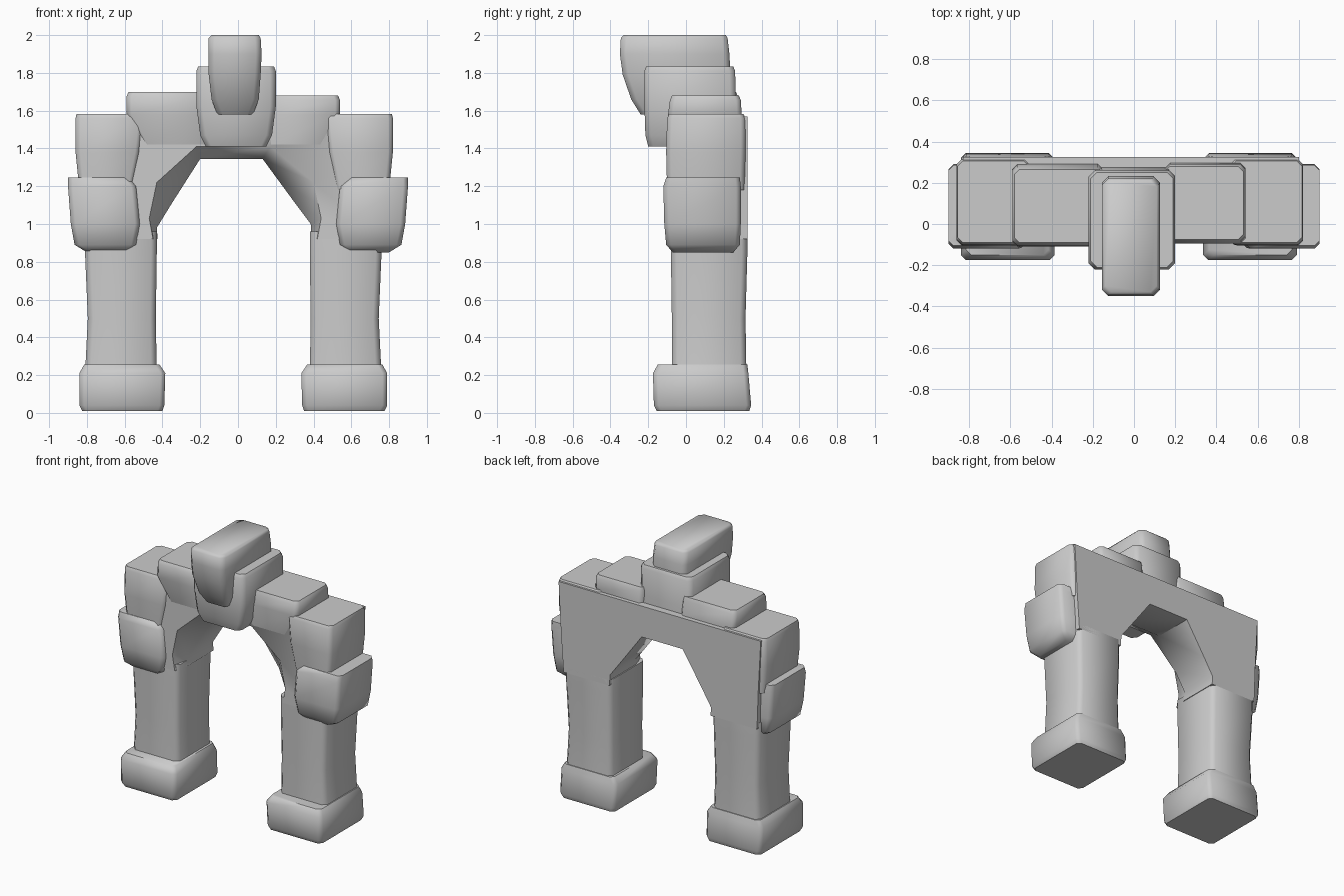
import bpy, bmesh, math


def finish(name, bm):
    bmesh.ops.recalc_face_normals(bm, faces=bm.faces)
    me = bpy.data.meshes.new(name)
    bm.to_mesh(me)
    bm.free()
    ob = bpy.data.objects.new(name, me)
    bpy.context.collection.objects.link(ob)
    return ob


def bridge(bm, loops):
    # closed loft through loops of equal length
    n = len(loops[0])
    for a, b in zip(loops, loops[1:]):
        for i in range(n):
            j = (i + 1) % n
            bm.faces.new((a[i], a[j], b[j], b[i]))
    bm.faces.new(loops[0])
    bm.faces.new(loops[-1])


def stone(name, rings, c=0.03):
    # worn block: stacked rectangles (x0, x1, y0, y1, z) with cut corners
    bm = bmesh.new()
    loops = []
    for x0, x1, y0, y1, z in rings:
        x0, x1 = min(x0, x1), max(x0, x1)
        pts = [(x0 + c, y0), (x1 - c, y0), (x1, y0 + c), (x1, y1 - c),
               (x1 - c, y1), (x0 + c, y1), (x0, y1 - c), (x0, y0 + c)]
        loops.append([bm.verts.new((x, y, z)) for x, y in pts])
    bridge(bm, loops)
    return finish(name, bm)


# arch span: profiles lofted front to back, inner edge chamfered at the front
outer_l = [(-0.8, 0.92), (-0.81, 1.2), (-0.83, 1.57)]
outer_r = [(0.8, 1.57), (0.78, 1.2), (0.76, 0.92)]
front_in = [(0.42, 0.92), (0.44, 1.03), (0.40, 1.22), (0.17, 1.41),
            (-0.22, 1.41), (-0.43, 1.22), (-0.47, 1.03), (-0.45, 0.92)]
back_in = [(0.39, 0.92), (0.385, 1.0), (0.31, 1.1), (0.13, 1.345),
           (-0.2, 1.345), (-0.35, 1.11), (-0.43, 0.98), (-0.425, 0.92)]
bm = bmesh.new()
loops = []
for y, inner in ((-0.085, front_in), (0.03, back_in), (0.325, back_in)):
    loops.append([bm.verts.new((x, y, z)) for x, z in outer_l + outer_r + inner])
bridge(bm, loops)
finish("arch_span", bm)

# legs, feet and stacked side stones; s is the side, d the slight offset of the pair
for side, s, d in (("left", -1, -0.025), ("right", 1, -0.025)):
    def rings(rows, d=d, s=s):
        return [(s * a + d, s * b + d, y0, y1, z) for a, b, y0, y1, z in rows]

    stone(side + "_foot", rings([
        (0.375, 0.80, -0.155, 0.335, 0.01),
        (0.365, 0.815, -0.17, 0.345, 0.04),
        (0.36, 0.815, -0.175, 0.33, 0.21),
        (0.39, 0.79, -0.15, 0.325, 0.255)]), 0.025)
    stone(side + "_leg", rings([
        (0.405, 0.785, -0.075, 0.32, 0.2),
        (0.41, 0.77, -0.075, 0.315, 0.5),
        (0.405, 0.785, -0.08, 0.325, 0.85),
        (0.405, 0.785, -0.08, 0.325, 0.96)]))
    stone(side + "_side_stone", rings([
        (0.58, 0.80, -0.07, 0.25, 0.85),
        (0.54, 0.865, -0.105, 0.285, 0.89),
        (0.52, 0.885, -0.115, 0.29, 1.0),
        (0.54, 0.90, -0.12, 0.29, 1.2),
        (0.58, 0.90, -0.105, 0.285, 1.245)], d=0), 0.025)
    stone(side + "_shoulder_stone", rings([
        (0.54, 0.82, -0.10, 0.31, 1.18),
        (0.50, 0.84, -0.105, 0.315, 1.38),
        (0.48, 0.84, -0.10, 0.315, 1.56),
        (0.49, 0.835, -0.09, 0.305, 1.582)], d=-0.02), 0.025)

# step stones either side of the keystone
stone("left_step_stone", [(-0.5, -0.15, -0.09, 0.31, 1.42),
                          (-0.59, -0.15, -0.11, 0.29, 1.58),
                          (-0.59, -0.15, -0.105, 0.275, 1.675),
                          (-0.58, -0.15, -0.09, 0.265, 1.70)], 0.025)
stone("right_step_stone", [(0.46, 0.15, -0.085, 0.31, 1.42),
                           (0.54, 0.15, -0.095, 0.295, 1.58),
                           (0.54, 0.15, -0.085, 0.29, 1.655),
                           (0.53, 0.15, -0.075, 0.28, 1.68)], 0.025)

# keystone and projecting top stone
stone("keystone", [(-0.17, 0.15, -0.20, 0.30, 1.41),
                   (-0.20, 0.18, -0.215, 0.29, 1.47),
                   (-0.22, 0.20, -0.22, 0.265, 1.62),
                   (-0.22, 0.20, -0.22, 0.26, 1.81),
                   (-0.21, 0.19, -0.21, 0.25, 1.835)])
stone("top_stone", [(-0.11, 0.08, -0.24, 0.22, 1.58),
                    (-0.14, 0.11, -0.29, 0.23, 1.66),
                    (-0.155, 0.12, -0.335, 0.235, 1.79),
                    (-0.155, 0.125, -0.35, 0.23, 1.9),
                    (-0.155, 0.12, -0.345, 0.22, 1.985),
                    (-0.14, 0.11, -0.33, 0.21, 2.0)])

for ob in bpy.data.objects:
    ob.select_set(True)
    bpy.context.view_layer.objects.active = ob
bpy.ops.object.shade_smooth_by_angle(angle=math.radians(50))
